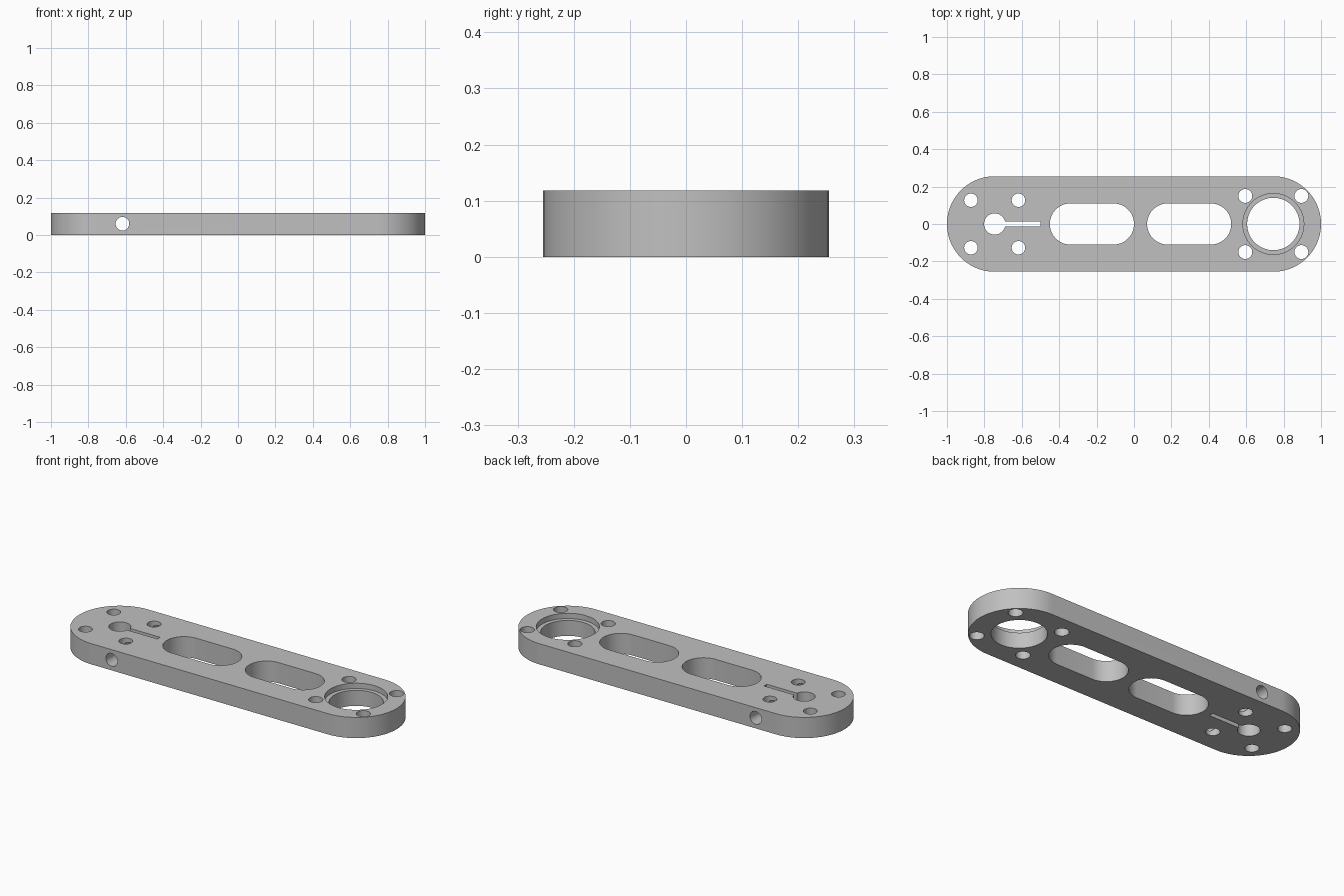
import bpy, bmesh, math
from mathutils import Matrix, Vector

T = 0.118          # plate thickness
END = 0.745        # centre of each rounded end

if "Cube" in bpy.data.objects:
    bpy.data.objects.remove(bpy.data.objects["Cube"], do_unlink=True)


def stadium(name, x0, x1, r, z0, z1, seg=48):
    """Upright prism with two round ends centred on x0 and x1."""
    half = seg // 2
    pts = []
    for cx, start in ((x1, -math.pi / 2), (x0, math.pi / 2)):
        for i in range(half + 1):
            a = start + math.pi * i / half
            pts.append((cx + r * math.cos(a), r * math.sin(a), z0))
    bm = bmesh.new()
    face = bm.faces.new([bm.verts.new(p) for p in pts])
    ext = bmesh.ops.extrude_face_region(bm, geom=[face])
    verts = [g for g in ext["geom"] if isinstance(g, bmesh.types.BMVert)]
    bmesh.ops.translate(bm, verts=verts, vec=Vector((0, 0, z1 - z0)))
    return finish(name, bm)


def cylinder(name, x, y, z, r, depth, along_y=False, seg=48):
    bm = bmesh.new()
    mat = Matrix.Translation((x, y, z))
    if along_y:
        mat = mat @ Matrix.Rotation(math.pi / 2, 4, 'X')
    bmesh.ops.create_cone(bm, cap_ends=True, segments=seg, radius1=r,
                          radius2=r, depth=depth, matrix=mat)
    return finish(name, bm)


def box(name, x0, x1, half_y, z0, z1):
    bm = bmesh.new()
    mat = Matrix.Translation(((x0 + x1) / 2, 0, (z0 + z1) / 2))
    mat = mat @ Matrix.Diagonal((x1 - x0, 2 * half_y, z1 - z0, 1))
    bmesh.ops.create_cube(bm, size=1, matrix=mat)
    return finish(name, bm)


def finish(name, bm):
    bmesh.ops.recalc_face_normals(bm, faces=bm.faces)
    mesh = bpy.data.meshes.new(name)
    bm.to_mesh(mesh)
    bm.free()
    obj = bpy.data.objects.new(name, mesh)
    bpy.context.collection.objects.link(obj)
    return obj


# Plate with rounded ends
plate = stadium("link_plate", -END, END, 0.255, 0, T, seg=96)

# Lightening slots
cutters = [stadium("slot_cutter", a + 0.11, a + 0.34, 0.11, -0.1, 0.3)
           for a in (-0.45, 0.07)]

# Bearing bore with its shallow seat
cutters.append(cylinder("bore_cutter", END, 0, T / 2, 0.14, 0.4, seg=64))
cutters.append(cylinder("seat_cutter", END, 0, T - 0.03 + 0.1, 0.163, 0.2, seg=64))

# Clamp hole and its slit
cutters.append(cylinder("clamp_cutter", -END, 0, T / 2, 0.057, 0.4))
cutters.append(box("slit_cutter", -END, -0.5, 0.0125, -0.1, 0.3))

# Bolt holes around both ends
for cx, d, r in ((-END, 0.127, 0.036), (END, 0.15, 0.037)):
    for sx in (-1, 1):
        for sy in (-1, 1):
            cutters.append(cylinder("bolt_cutter", cx + sx * d, sy * d, T / 2, r, 0.4, seg=32))

# Clamp screw hole across the plate
cutters.append(cylinder("cross_cutter", -0.618, 0, 0.06, 0.0365, 0.8, along_y=True, seg=32))

for c in cutters:
    c.hide_render = True
    mod = plate.modifiers.new(c.name, 'BOOLEAN')
    mod.operation = 'DIFFERENCE'
    mod.solver = 'EXACT'
    mod.object = c

# Bake the cuts and drop the cutters
bpy.context.view_layer.update()
deps = bpy.context.evaluated_depsgraph_get()
cut_mesh = bpy.data.meshes.new_from_object(plate.evaluated_get(deps))
plate.modifiers.clear()
plate.data = cut_mesh
cut_mesh.name = "link_plate"
for c in cutters:
    bpy.data.objects.remove(c, do_unlink=True)

# Plain grey metal
grey = bpy.data.materials.new("light_grey")
grey.use_nodes = True
colour = (0.53, 0.53, 0.53, 1)
grey.diffuse_color = colour
grey.node_tree.nodes["Principled BSDF"].inputs["Base Color"].default_value = colour
cut_mesh.materials.clear()
cut_mesh.materials.append(grey)

bpy.ops.object.select_all(action='DESELECT')
plate.select_set(True)
bpy.context.view_layer.objects.active = plate
bpy.ops.object.shade_smooth_by_angle(angle=math.radians(30))
